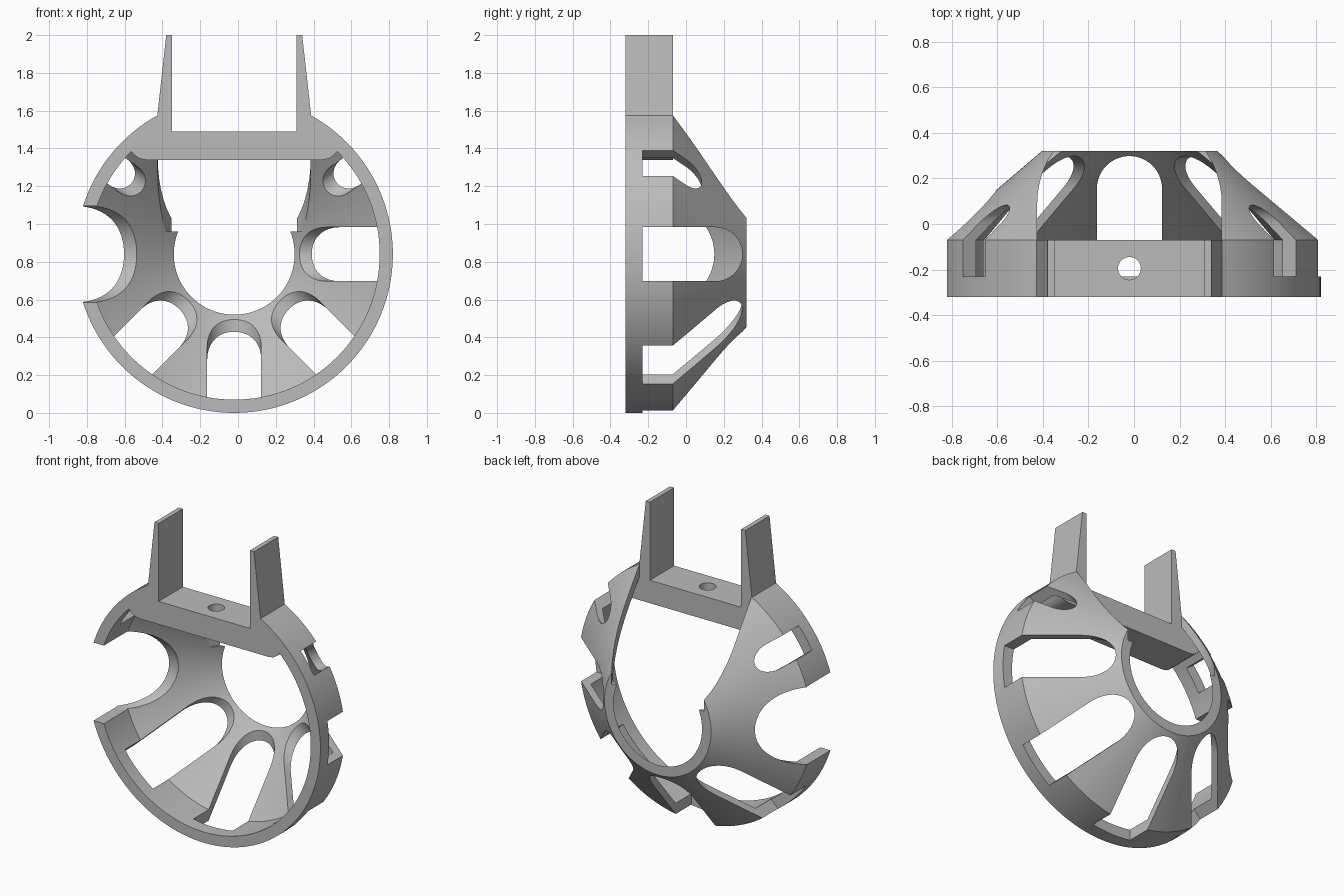
import bpy
import bmesh
from math import sin, cos, pi, radians
from mathutils import Matrix, Vector

if "Cube" in bpy.data.objects:
    bpy.data.objects.remove(bpy.data.objects["Cube"])

AXIS = Vector((-0.02, 0, 0.84))   # centre line of the ring
FRONT, SHOULDER, BACK = -0.32, -0.07, 0.32

grey = bpy.data.materials.new("plain grey")
grey.use_nodes = True
grey.diffuse_color = (0.5, 0.5, 0.5, 1)
grey.node_tree.nodes["Principled BSDF"].inputs["Base Color"].default_value = (0.5, 0.5, 0.5, 1)


def make_object(name, bm):
    bmesh.ops.recalc_face_normals(bm, faces=bm.faces)
    mesh = bpy.data.meshes.new(name)
    bm.to_mesh(mesh)
    bm.free()
    mesh.materials.append(grey)
    obj = bpy.data.objects.new(name, mesh)
    bpy.context.collection.objects.link(obj)
    return obj


def prism(name, points, depth):
    """Extrude a closed outline of 3D points along depth."""
    bm = bmesh.new()
    face = bm.faces.new([bm.verts.new(p) for p in points])
    extruded = bmesh.ops.extrude_face_region(bm, geom=[face])["geom"]
    verts = [g for g in extruded if isinstance(g, bmesh.types.BMVert)]
    bmesh.ops.translate(bm, verts=verts, vec=depth)
    return make_object(name, bm)


def combine(target, other, operation):
    mod = target.modifiers.new(operation.title(), 'BOOLEAN')
    mod.operation, mod.solver, mod.object = operation, 'EXACT', other
    bpy.context.view_layer.objects.active = target
    bpy.ops.object.modifier_apply(modifier=mod.name)
    bpy.data.objects.remove(other)


def slot(angle, half, start, arc_centre, inner=0.2):
    """Radial cutter: straight sides with a round end towards the back."""
    a = radians(angle)
    out, side = Vector((cos(a), 0, sin(a))), Vector((-sin(a), 0, cos(a)))
    outline = [(half, start)]
    outline += [(half * cos(t * pi / 32), arc_centre + half * sin(t * pi / 32)) for t in range(33)]
    outline.append((-half, start))
    points = [AXIS + out * inner + side * s + Vector((0, y, 0)) for s, y in outline]
    return prism("slot_cutter", points, out)


# Conical guard: straight front rim and tapered wall, revolved
STEPS = 128
profile = [(0.84, FRONT), (0.84, SHOULDER), (0.385, BACK),
           (0.32, BACK), (0.77, SHOULDER), (0.77, FRONT)]
bm = bmesh.new()
rings = []
for i in range(STEPS):
    a = 2 * pi * i / STEPS
    rings.append([bm.verts.new(AXIS + Vector((r * cos(a), y, r * sin(a)))) for r, y in profile])
for i in range(STEPS):
    ring, following = rings[i], rings[(i + 1) % STEPS]
    for j in range(len(profile)):
        k = (j + 1) % len(profile)
        bm.faces.new((ring[j], ring[k], following[k], following[j]))
guard = make_object("conical_guard", bm)

# Wide opening in the top of the cone
combine(guard, slot(90, 0.405, SHOULDER, 0.09, 0.12), 'DIFFERENCE')

# Gap in the rim between the posts
gap = [AXIS + Vector((x, FRONT - 0.1, z)) for x, z in
       ((-0.33, 0.65), (0.33, 0.65), (0.33, 1), (-0.33, 1))]
combine(guard, prism("gap_cutter", gap, Vector((0, 0.5, 0))), 'DIFFERENCE')

# Cross bar with two tapered posts, as one mirrored outline
half_outline = [(0.47, 0.50), (0.50, 0.506), (0.526, 0.523), (0.55, 0.55), (0.58, 0.58),
                (0.407, 0.735), (0.36, 1.16), (0.33, 1.16), (0.33, 0.65)]
outline = half_outline + [(-x, z) for x, z in reversed(half_outline)]
bar = prism("bar_and_posts", [AXIS + Vector((x, FRONT, z)) for x, z in outline],
            Vector((0, SHOULDER - FRONT, 0)))
combine(guard, bar, 'UNION')

# Five-sided row of long windows, two short upper windows, one open side cut
for angle in (0, -45, -90, -135):
    combine(guard, slot(angle, 0.143, -0.23, 0.155), 'DIFFERENCE')
for angle in (35.25, 144.75):
    combine(guard, slot(angle, 0.083, -0.23, 0.0), 'DIFFERENCE')
combine(guard, slot(180, 0.255, FRONT - 0.1, -0.105), 'DIFFERENCE')

# Screw hole through the bar
bm = bmesh.new()
bmesh.ops.create_cone(bm, cap_ends=True, segments=40, radius1=0.05, radius2=0.05, depth=0.5,
                      matrix=Matrix.Translation(AXIS + Vector((0, -0.195, 0.57))))
combine(guard, make_object("hole_cutter", bm), 'DIFFERENCE')

# Smooth curved walls, crisp edges
bpy.ops.object.select_all(action='DESELECT')
guard.select_set(True)
bpy.context.view_layer.objects.active = guard
bpy.ops.object.shade_smooth_by_angle(angle=radians(25))
